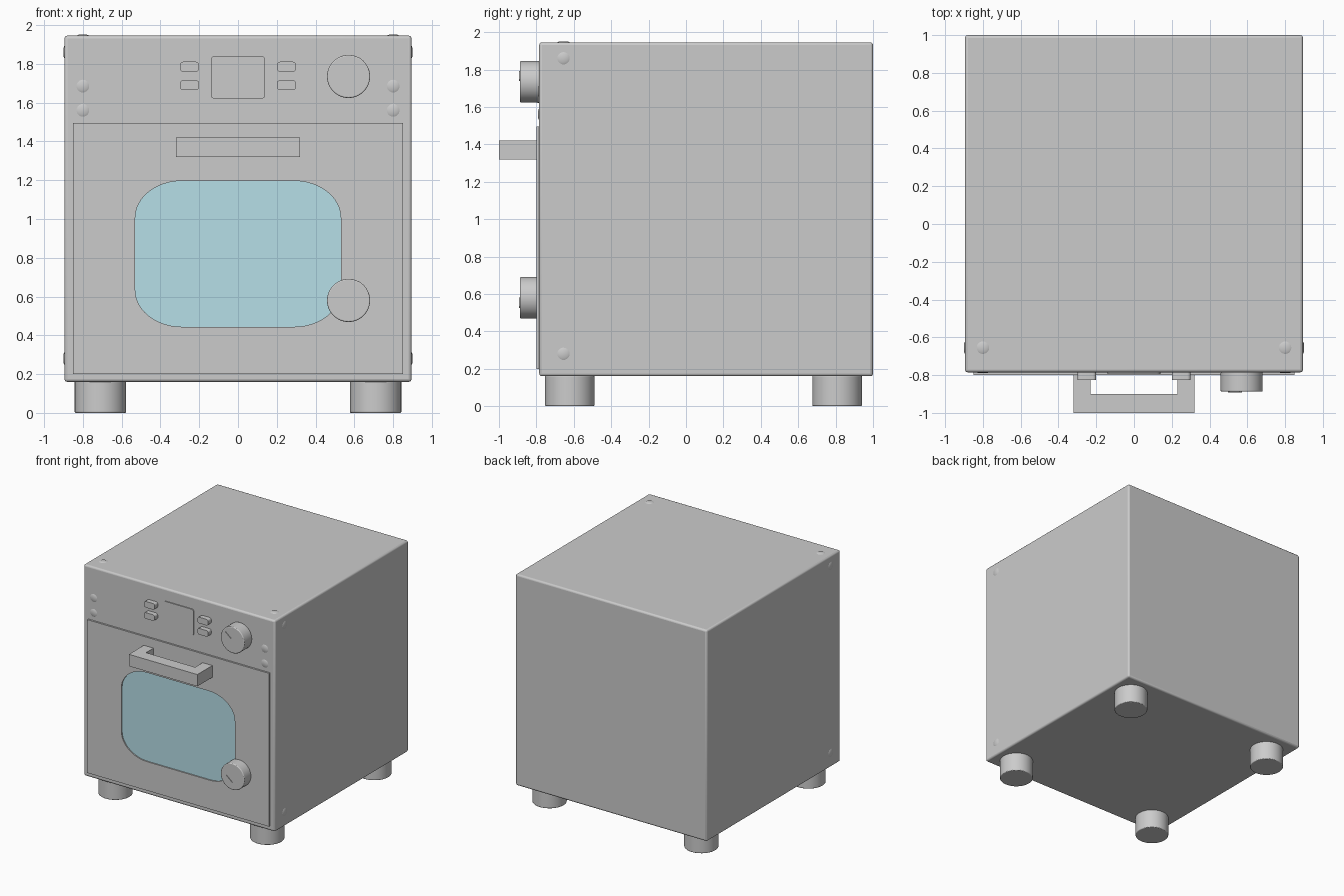
import bpy, math
from mathutils import Vector

if "Cube" in bpy.data.objects:
    bpy.data.objects.remove(bpy.data.objects["Cube"])


def material(name, rgb):
    m = bpy.data.materials.new(name)
    m.diffuse_color = (*rgb, 1)
    m.use_nodes = True
    m.node_tree.nodes["Principled BSDF"].inputs["Base Color"].default_value = m.diffuse_color
    return m


GREY = material("grey_metal", (0.6, 0.6, 0.6))
GLASS = material("blue_glass", (0.474, 0.736, 0.805))


def finish(ob, name, mat, bevel=0.0, segments=3):
    ob.name = ob.data.name = name
    ob.data.materials.clear()
    ob.data.materials.append(mat)
    if bevel:
        b = ob.modifiers.new("soft_edges", 'BEVEL')
        b.width, b.segments = bevel, segments
        b.limit_method, b.angle_limit = 'ANGLE', math.radians(40)
    bpy.ops.object.select_all(action='DESELECT')
    ob.select_set(True)
    bpy.context.view_layer.objects.active = ob
    bpy.ops.object.shade_smooth_by_angle(angle=math.radians(35))
    return ob


def box(name, lo, hi, bevel=0.0):
    lo, hi = Vector(lo), Vector(hi)
    bpy.ops.mesh.primitive_cube_add(size=1, location=(lo + hi) / 2)
    ob = bpy.context.object
    for v in ob.data.vertices:
        v.co *= hi - lo
    return finish(ob, name, GREY, bevel)


def disc(name, base, axis, r1, r2, height, bevel=0.0, sides=48):
    """Round part standing on base and growing along axis."""
    axis = Vector(axis)
    bpy.ops.mesh.primitive_cone_add(
        vertices=sides, radius1=r1, radius2=r2, depth=height,
        location=Vector(base) + axis * height / 2,
        rotation=axis.to_track_quat('Z', 'Y').to_euler())
    return finish(bpy.context.object, name, GREY, bevel)


def rounded(cx, cz, hw, hh, rx, rz, n=12):
    """Outline of a rectangle with elliptical corners."""
    pts = []
    for q, (sx, sz) in enumerate([(1, 1), (-1, 1), (-1, -1), (1, -1)]):
        for i in range(n + 1):
            a = math.pi / 2 * (q + i / n)
            pts.append((cx + sx * (hw - rx) + rx * math.cos(a),
                        cz + sz * (hh - rz) + rz * math.sin(a)))
    return pts


def rect(x0, z0, x1, z1):
    return [(x0, z0), (x1, z0), (x1, z1), (x0, z1)]


def slab(name, outlines, start, end, mat=GREY, upright=True, bevel=0.0):
    """Filled outlines extruded along y (upright) or along z (flat)."""
    cu = bpy.data.curves.new(name, 'CURVE')
    cu.dimensions, cu.fill_mode = '2D', 'BOTH'
    cu.extrude = abs(end - start) / 2
    for pts in outlines:
        s = cu.splines.new('POLY')
        s.points.add(len(pts) - 1)
        for p, (x, y) in zip(s.points, pts):
            p.co = (x, y, 0, 1)
        s.use_cyclic_u = True
    ob = bpy.data.objects.new(name, cu)
    bpy.context.collection.objects.link(ob)
    mid = (start + end) / 2
    if upright:
        ob.rotation_euler.x = math.pi / 2
        ob.location.y = mid
    else:
        ob.location.z = mid
    bpy.ops.object.select_all(action='DESELECT')
    ob.select_set(True)
    bpy.context.view_layer.objects.active = ob
    bpy.ops.object.convert(target='MESH')
    return finish(bpy.context.object, name, mat, bevel)


FRONT = -0.785

# Cabinet and four feet
box("cabinet", (-0.895, FRONT, 0.16), (0.895, 1.0, 1.945), 0.015)
for x in (-0.71, 0.71):
    for y in (-0.622, 0.808):
        disc("foot", (x, y, 0), (0, 0, 1), 0.132, 0.132, 0.165, 0.006)

# Door frame with recessed glass window
window = rounded(0, 0.82, 0.53, 0.376, 0.24, 0.19)
slab("door", [rect(-0.85, 0.2, 0.85, 1.495), window], FRONT + 0.001, -0.80)
slab("window", [window], FRONT + 0.001, -0.79, GLASS)

# Door handle, a flat U-shaped bracket
slab("handle", [[(-0.32, -0.798), (-0.32, -1.0), (0.32, -1.0), (0.32, -0.798),
                 (0.23, -0.798), (0.23, -0.9), (-0.23, -0.9), (-0.23, -0.798)]],
     1.32, 1.42, upright=False)

# Control panel: display and four buttons
slab("display", [rounded(0, 1.73, 0.14, 0.11, 0.02, 0.02, 6)],
     FRONT + 0.001, FRONT - 0.008)
for x in (-0.25, 0.25):
    for z in (1.69, 1.785):
        slab("button", [rounded(x, z, 0.05, 0.026, 0.018, 0.018, 5)],
             FRONT + 0.001, FRONT - 0.042, bevel=0.005)

# Knobs with small raised pointers
for z, dx, dz, turn in ((1.735, -0.042, 0.03, 40), (0.58, -0.03, -0.028, 40)):
    disc("knob", (0.57, FRONT + 0.001, z), (0, -1, 0), 0.111, 0.111, 0.104, 0.006)
    p = box("knob_pointer", (-0.036, -0.004, -0.006), (0.036, 0.004, 0.006))
    p.location = (0.57 + dx, -0.889, z + dz)
    p.rotation_euler.y = math.radians(turn)

# Low screw heads on the front, top and both sides
for s in (-1, 1):
    spots = [((s * 0.80, FRONT, 1.56), (0, -1, 0)),
             ((s * 0.80, FRONT, 1.685), (0, -1, 0)),
             ((s * 0.80, -0.655, 1.945), (0, 0, 1)),
             ((s * 0.895, -0.655, 0.28), (s, 0, 0)),
             ((s * 0.895, -0.655, 1.86), (s, 0, 0))]
    for base, axis in spots:
        disc("screw_head", base, axis, 0.033, 0.022, 0.005, sides=20)
